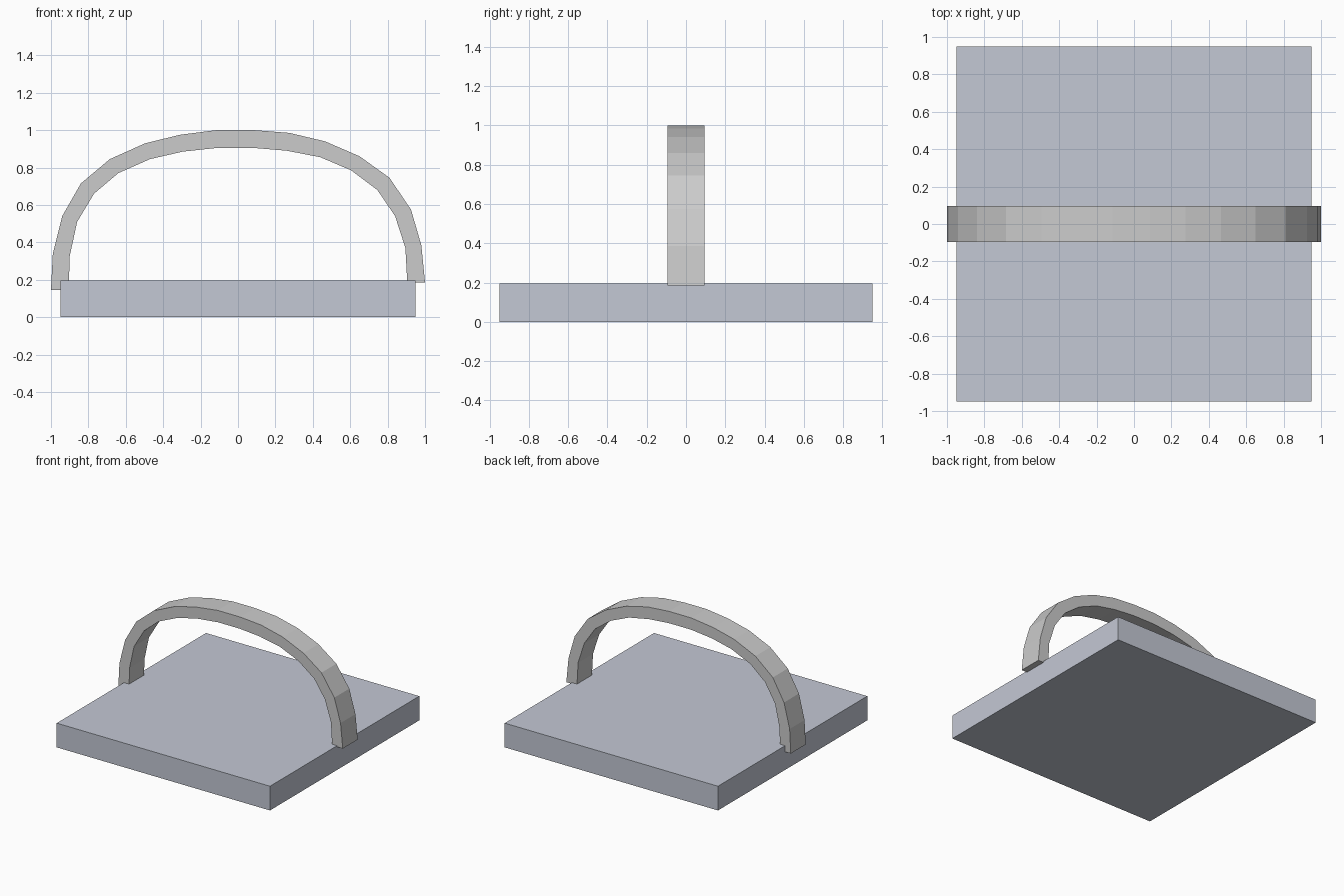
import bpy, bmesh

if "Cube" in bpy.data.objects:
    bpy.data.objects.remove(bpy.data.objects["Cube"])

HALF_WIDTH = 0.095


def make_object(name, bm):
    bmesh.ops.recalc_face_normals(bm, faces=bm.faces)
    mesh = bpy.data.meshes.new(name)
    bm.to_mesh(mesh)
    bm.free()
    obj = bpy.data.objects.new(name, mesh)
    bpy.context.collection.objects.link(obj)
    return obj


# Base slab
bpy.ops.mesh.primitive_cube_add(size=1, location=(0, 0, 0.0975))
base = bpy.context.object
base.name = "base_slab"
base.scale = (1.9, 1.9, 0.195)
mat = bpy.data.materials.new("blue_grey")
mat.diffuse_color = (0.55, 0.58, 0.66, 1)
mat.use_nodes = True
mat.node_tree.nodes["Principled BSDF"].inputs["Base Color"].default_value = mat.diffuse_color
base.data.materials.append(mat)

# Arched handle: outer and inner edges (x, z) from left foot to right foot
outer = [(-1.0, .145), (-.99, .34), (-.94, .54), (-.84, .715), (-.685, .845),
         (-.495, .93), (-.31, .975), (-.115, 1.0), (.085, 1.0), (.275, .985),
         (.465, .94), (.65, .86), (.81, .745), (.925, .575), (.98, .385), (1.0, .185)]
inner = [(-.905, .145), (-.9, .325), (-.86, .51), (-.77, .66), (-.64, .77),
         (-.47, .845), (-.295, .885), (-.11, .905), (.08, .905), (.26, .89),
         (.44, .855), (.605, .785), (.745, .68), (.84, .54), (.895, .37), (.905, .185)]

# Loft a rectangular cross-section along the arch
bm = bmesh.new()
rings = []
for (ox, oz), (ix, iz) in zip(outer, inner):
    section = [(ox, -HALF_WIDTH, oz), (ox, HALF_WIDTH, oz),
               (ix, HALF_WIDTH, iz), (ix, -HALF_WIDTH, iz)]
    rings.append([bm.verts.new(co) for co in section])
for a, b in zip(rings, rings[1:]):
    for i in range(4):
        j = (i + 1) % 4
        bm.faces.new((a[i], a[j], b[j], b[i]))
bm.faces.new(rings[0])
bm.faces.new(rings[-1])
make_object("arched_handle", bm)
